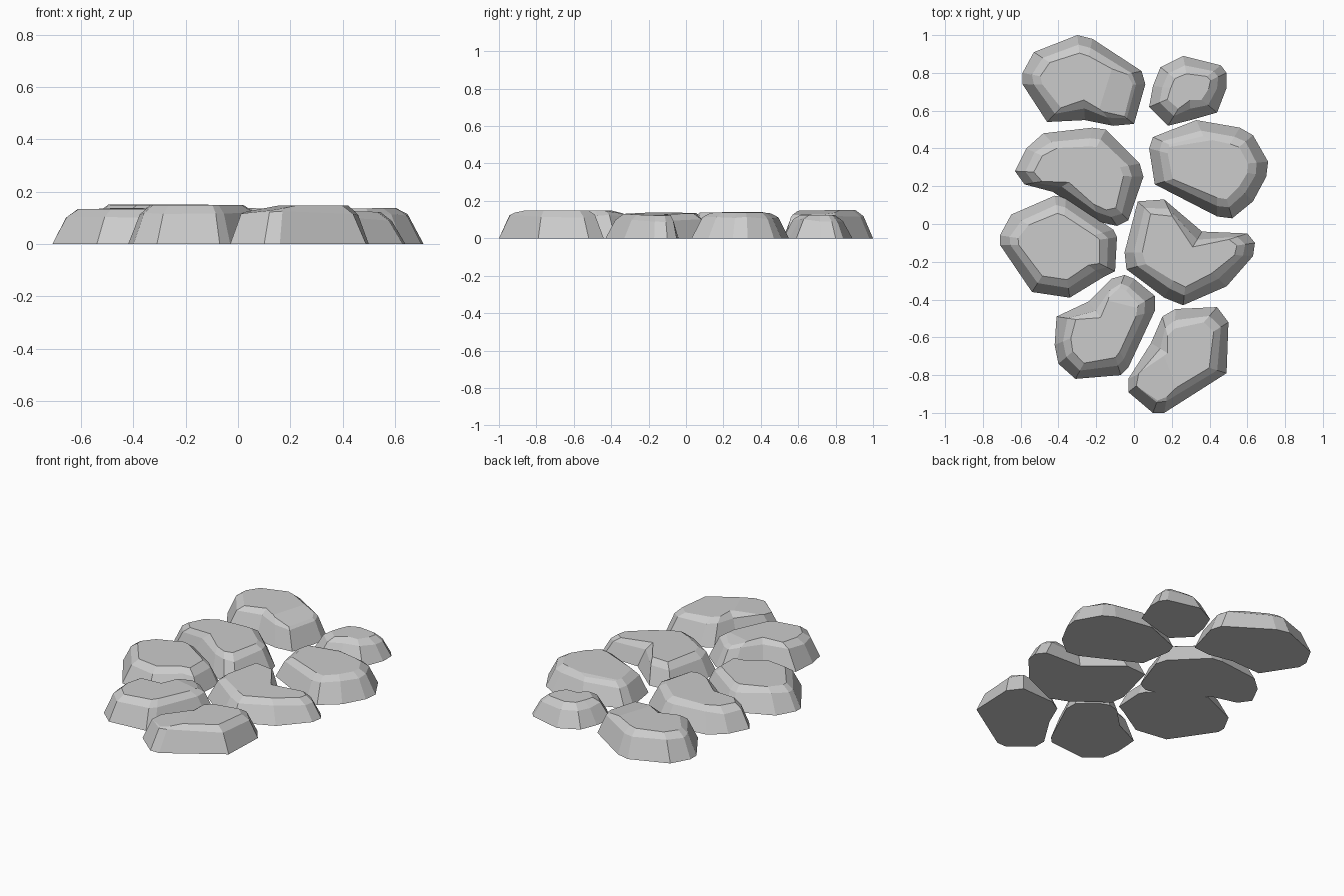
import bpy, bmesh, random
from mathutils import Vector

if "Cube" in bpy.data.objects:
    bpy.data.objects.remove(bpy.data.objects["Cube"])

random.seed(4)


def stone(name, outline, height, tilt=(0, 0), chips=()):
    """Flat-topped stone: base outline, sloped wall, chamfered rim, optional flat chips."""
    pts = [Vector(p) for p in outline]
    c = sum(pts, Vector((0, 0))) / len(pts)
    bm = bmesh.new()
    wobble = [random.uniform(-0.008, 0.008) for _ in pts]
    rings = []
    for inset, drop in ((0, None), (0.055, 0.03), (0.10, 0.0)):
        ring = []
        for p, w in zip(pts, wobble):
            q = p + (c - p).normalized() * (inset + (w if inset else 0))
            z = 0
            if drop is not None:
                z = height - drop + tilt[0] * (q.x - c.x) + tilt[1] * (q.y - c.y)
                z += w if drop else 0
            ring.append(bm.verts.new((q.x, q.y, z)))
        rings.append(ring)
    n = len(pts)
    for low, high in zip(rings, rings[1:]):
        for i in range(n):
            j = (i + 1) % n
            bm.faces.new((low[i], low[j], high[j], high[i]))
    bm.faces.new(rings[0])
    bm.faces.new(rings[-1])
    # slice off shallow chips
    for co, normal in chips:
        geom = bm.verts[:] + bm.edges[:] + bm.faces[:]
        cut = bmesh.ops.bisect_plane(bm, geom=geom, plane_co=co, plane_no=normal,
                                     clear_outer=True)
        edges = [e for e in cut["geom_cut"] if isinstance(e, bmesh.types.BMEdge)]
        bmesh.ops.holes_fill(bm, edges=edges, sides=0)
    bmesh.ops.recalc_face_normals(bm, faces=bm.faces[:])
    mesh = bpy.data.meshes.new(name)
    bm.to_mesh(mesh)
    bm.free()
    bpy.context.collection.objects.link(bpy.data.objects.new(name, mesh))


# back row
stone("stone_back_left",
      [(-.30, 1), (-.22, .98), (.04, .81), (.06, .74), (0, .53), (-.11, .52),
       (-.26, .55), (-.46, .54), (-.59, .74), (-.59, .80), (-.53, .91)],
      .15, (0, .01), [((-.15, .72, .15), (.16, -.06, 1))])
stone("stone_back_right",
      [(.26, .89), (.46, .84), (.49, .80), (.49, .72), (.44, .59), (.30, .55),
       (.18, .52), (.08, .62), (.10, .73), (.14, .83)], .125)

# upper middle row
stone("stone_upper_left",
      [(-.22, .51), (-.15, .50), (.03, .32), (.05, .25), (-.03, .02), (-.09, -.01),
       (-.18, .01), (-.43, .17), (-.58, .21), (-.63, .28), (-.57, .40), (-.48, .48)],
      .138, (.01, .01), [((-.02, .25, .138), (.25, .1, 1))])
stone("stone_upper_right",
      [(.33, .55), (.56, .51), (.63, .47), (.71, .33), (.70, .25), (.63, .12),
       (.52, .03), (.44, .04), (.11, .21), (.08, .40), (.10, .46)],
      .136, (.01, 0), [((.35, .43, .136), (-.05, .25, 1))])

# lower middle row
stone("stone_lower_left",
      [(-.42, .15), (-.36, .14), (-.11, -.03), (-.09, -.07), (-.10, -.25), (-.16, -.28),
       (-.34, -.39), (-.54, -.36), (-.71, -.11), (-.71, -.06), (-.65, .05)],
      .133, (0, 0), [((-.27, 0, .133), (.15, .2, 1))])
stone("stone_lower_right",
      [(.02, .12), (.16, .13), (.36, -.04), (.60, -.05), (.64, -.10), (.63, -.17),
       (.49, -.33), (.26, -.43), (.16, -.39), (-.04, -.24), (-.05, -.15)],
      .13, (-.03, 0))

# front row
stone("stone_front_left",
      [(-.05, -.27), (0, -.29), (.11, -.38), (.11, -.46), (-.03, -.76), (-.07, -.80),
       (-.31, -.82), (-.40, -.74), (-.42, -.64), (-.41, -.49), (-.24, -.41), (-.12, -.29)],
      .15, (0, 0), [((-.08, -.42, .15), (.05, .2, 1))])
stone("stone_front_right",
      [(.22, -.45), (.44, -.44), (.50, -.52), (.49, -.79), (.16, -1), (.10, -1),
       (-.03, -.89), (-.03, -.82), (.09, -.63), (.15, -.49)],
      .148, (0, 0), [((.20, -.80, .148), (-.15, -.06, 1))])
